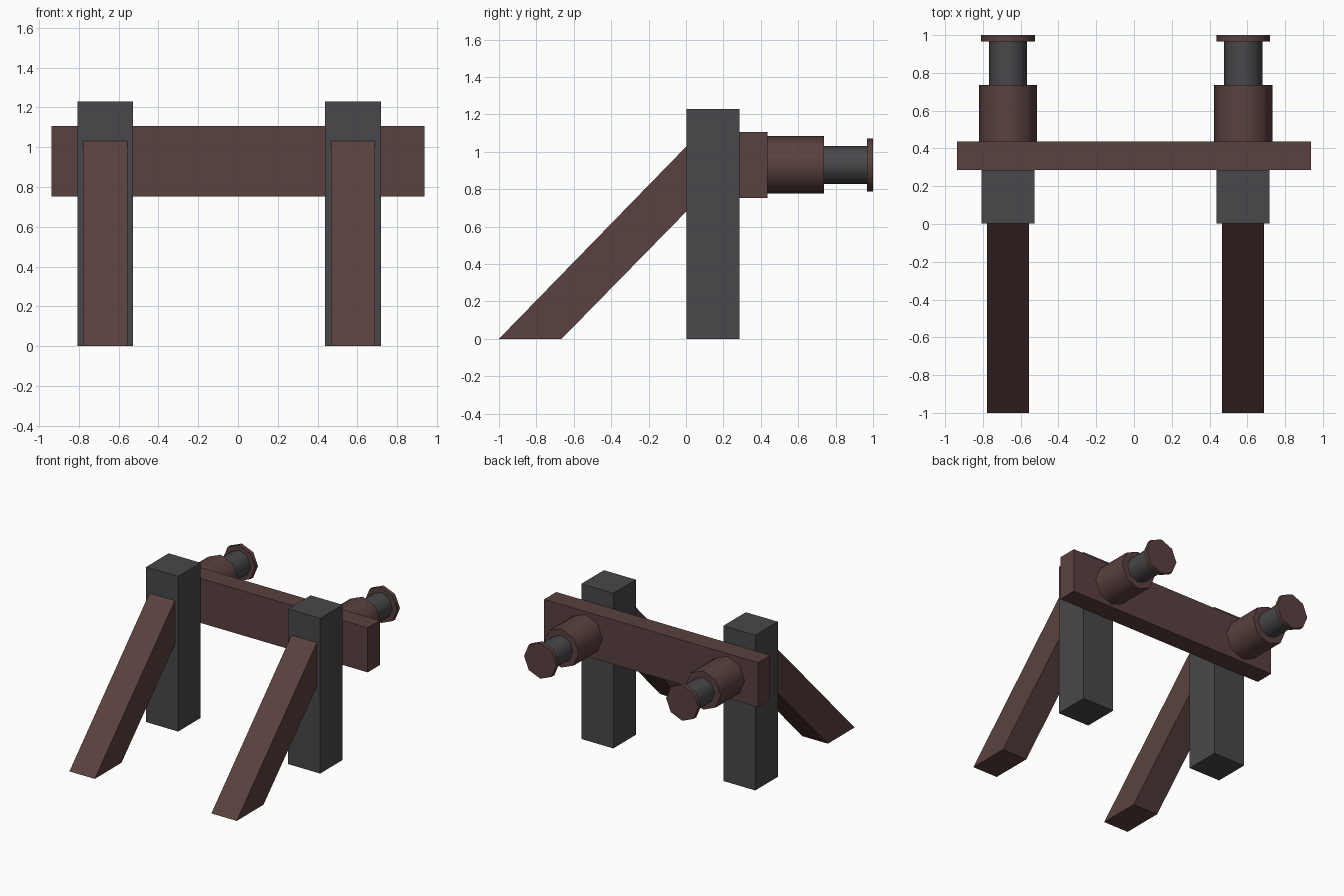
import bpy, bmesh, math
from mathutils import Matrix

if "Cube" in bpy.data.objects:
    bpy.data.objects.remove(bpy.data.objects["Cube"])


def material(name, rgb):
    m = bpy.data.materials.new(name)
    m.diffuse_color = (*rgb, 1)
    m.use_nodes = True
    m.node_tree.nodes["Principled BSDF"].inputs["Base Color"].default_value = m.diffuse_color
    return m


BROWN = material("brown", (0.102, 0.053, 0.049))
GREY = material("dark grey", (0.065, 0.065, 0.072))


def finish(name, bm, mat):
    bmesh.ops.recalc_face_normals(bm, faces=bm.faces)
    me = bpy.data.meshes.new(name)
    bm.to_mesh(me)
    bm.free()
    me.materials.append(mat)
    ob = bpy.data.objects.new(name, me)
    bpy.context.collection.objects.link(ob)
    return ob


def extrude_profile(name, x0, x1, yz, mat):
    """Side profile in the yz plane, extruded along x."""
    bm = bmesh.new()
    face = bm.faces.new([bm.verts.new((x0, y, z)) for y, z in yz])
    ext = bmesh.ops.extrude_face_region(bm, geom=[face])["geom"]
    bmesh.ops.translate(bm, vec=(x1 - x0, 0, 0),
                        verts=[v for v in ext if isinstance(v, bmesh.types.BMVert)])
    return finish(name, bm, mat)


def box(name, x0, x1, y0, y1, z0, z1, mat):
    return extrude_profile(name, x0, x1, [(y0, z0), (y1, z0), (y1, z1), (y0, z1)], mat)


def cylinder_y(name, x, z, r, y0, y1, mat):
    """Eight-sided cylinder along y with smooth sides and flat ends."""
    bm = bmesh.new()
    bmesh.ops.create_cone(bm, cap_ends=True, segments=8, radius1=r, radius2=r, depth=y1 - y0,
                          matrix=Matrix.Translation((x, (y0 + y1) / 2, z))
                          @ Matrix.Rotation(math.pi / 2, 4, 'X'))
    bm.normal_update()
    for f in bm.faces:
        f.smooth = len(f.verts) == 4
    for e in bm.edges:
        e.smooth = all(len(f.verts) == 4 for f in e.link_faces)
    return finish(name, bm, mat)


# Cross beam
box("cross_beam", -0.938, 0.938, 0.285, 0.437, 0.753, 1.106, BROWN)

# Post, brace and buffer on each side
for side, x in (("left", -0.667), ("right", 0.578)):
    box(side + "_post", x - 0.14, x + 0.14, 0.003, 0.285, 0, 1.23, GREY)
    extrude_profile(side + "_brace", x - 0.111, x + 0.111,
                    [(-1, 0), (-0.665, 0), (0.003, 0.682), (0.003, 1.03)], BROWN)
    cylinder_y(side + "_buffer_barrel", x, 0.93, 0.154, 0.437, 0.737, BROWN)
    cylinder_y(side + "_buffer_plunger", x, 0.93, 0.101, 0.737, 0.967, GREY)
    cylinder_y(side + "_buffer_plate", x, 0.93, 0.142, 0.967, 1.0, BROWN)
